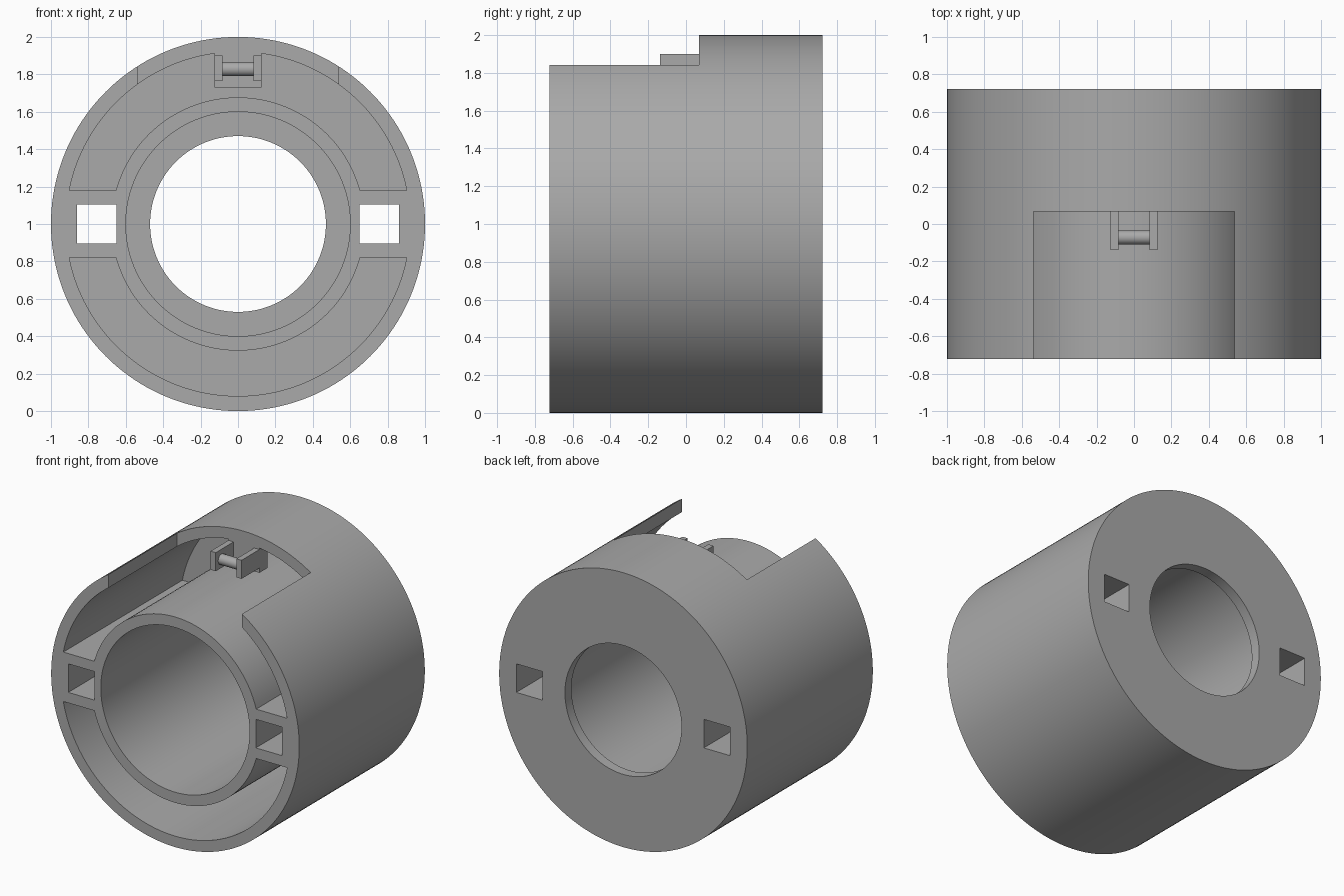
import bpy, bmesh, math

cube = bpy.data.objects.get("Cube")
if cube:
    bpy.data.objects.remove(cube, do_unlink=True)

FRONT, BACK, FLOOR, STEP = -0.723, 0.723, 0.648, 0.068
CENTRE = 1.0

grey = bpy.data.materials.new("plain grey")
grey.use_nodes = True
colour = (0.4, 0.4, 0.4, 1)
grey.diffuse_color = colour
grey.node_tree.nodes["Principled BSDF"].inputs["Base Color"].default_value = colour


def prism(name, outline, y0, y1):
    """Extrude an (x, z) outline along y."""
    bm = bmesh.new()
    face = bm.faces.new([bm.verts.new((x, y0, z)) for x, z in outline])
    top = bmesh.ops.extrude_face_region(bm, geom=[face])["geom"]
    moved = [v for v in top if isinstance(v, bmesh.types.BMVert)]
    bmesh.ops.translate(bm, verts=moved, vec=(0, y1 - y0, 0))
    bmesh.ops.recalc_face_normals(bm, faces=bm.faces)
    mesh = bpy.data.meshes.new(name)
    bm.to_mesh(mesh)
    bm.free()
    mesh.materials.append(grey)
    obj = bpy.data.objects.new(name, mesh)
    bpy.context.collection.objects.link(obj)
    return obj


def arc(r, a0, a1, n):
    return [(r * math.cos(a0 + (a1 - a0) * i / n),
             CENTRE + r * math.sin(a0 + (a1 - a0) * i / n)) for i in range(n + 1)]


def circle(r, n=160):
    return arc(r, 0, 2 * math.pi, n)[:-1]


def rect(x0, x1, z0, z1):
    return [(x0, z0), (x1, z0), (x1, z1), (x0, z1)]


def pocket(sign):
    """Half-ring outline between the outer wall and the inner tube."""
    outer, inner = 0.92, 0.677
    a, b = math.asin(0.18 / outer), math.asin(0.18 / inner)
    pts = arc(outer, a, math.pi - a, 72) + arc(inner, math.pi - b, b, 60)
    return [(x, CENTRE + sign * (z - CENTRE)) for x, z in pts]


def combine(target, tool, operation):
    tool.hide_render = True
    mod = target.modifiers.new(tool.name, "BOOLEAN")
    mod.operation, mod.solver, mod.object = operation, "EXACT", tool
    bpy.context.view_layer.objects.active = target
    bpy.ops.object.modifier_apply(modifier=mod.name)
    bpy.data.objects.remove(tool, do_unlink=True)


def smooth(obj):
    bpy.ops.object.select_all(action="DESELECT")
    obj.select_set(True)
    bpy.context.view_layer.objects.active = obj
    bpy.ops.object.shade_smooth_by_angle(angle=math.radians(25))


# Housing: drum with bore, pockets, square channels and a top notch
housing = prism("housing", circle(1.0), FRONT, BACK)
cuts = [
    ("bore", circle(0.6), -1, FLOOR),
    ("back_hole", circle(0.47), -1, 1),
    ("upper_pocket", pocket(1), -1, FLOOR),
    ("lower_pocket", pocket(-1), -1, FLOOR),
    ("left_channel", rect(0.65, 0.862, 0.897, 1.105), -1, 1),
    ("right_channel", rect(-0.862, -0.65, 0.897, 1.105), -1, 1),
    ("top_notch", rect(-0.538, 0.538, 1.7, 2.1), -1, STEP),
]
for cut in cuts:
    combine(housing, prism(*cut), "DIFFERENCE")

# Block hanging from the outer wall behind the notch
combine(housing, prism("hanger_block", rect(-0.125, 0.125, 1.73, 1.95), STEP, 0.16), "UNION")
smooth(housing)

# Two prongs carrying a cross pin
for side, x0, x1 in (("left", 0.083, 0.125), ("right", -0.125, -0.083)):
    prism(side + "_prong", rect(x0, x1, 1.765, 1.9), -0.138, STEP + 0.02)

bpy.ops.mesh.primitive_cylinder_add(vertices=32, radius=0.038, depth=0.18,
                                    location=(0, -0.072, 1.828),
                                    rotation=(0, math.pi / 2, 0))
pin = bpy.context.object
pin.name = "cross_pin"
pin.data.materials.append(grey)
smooth(pin)
